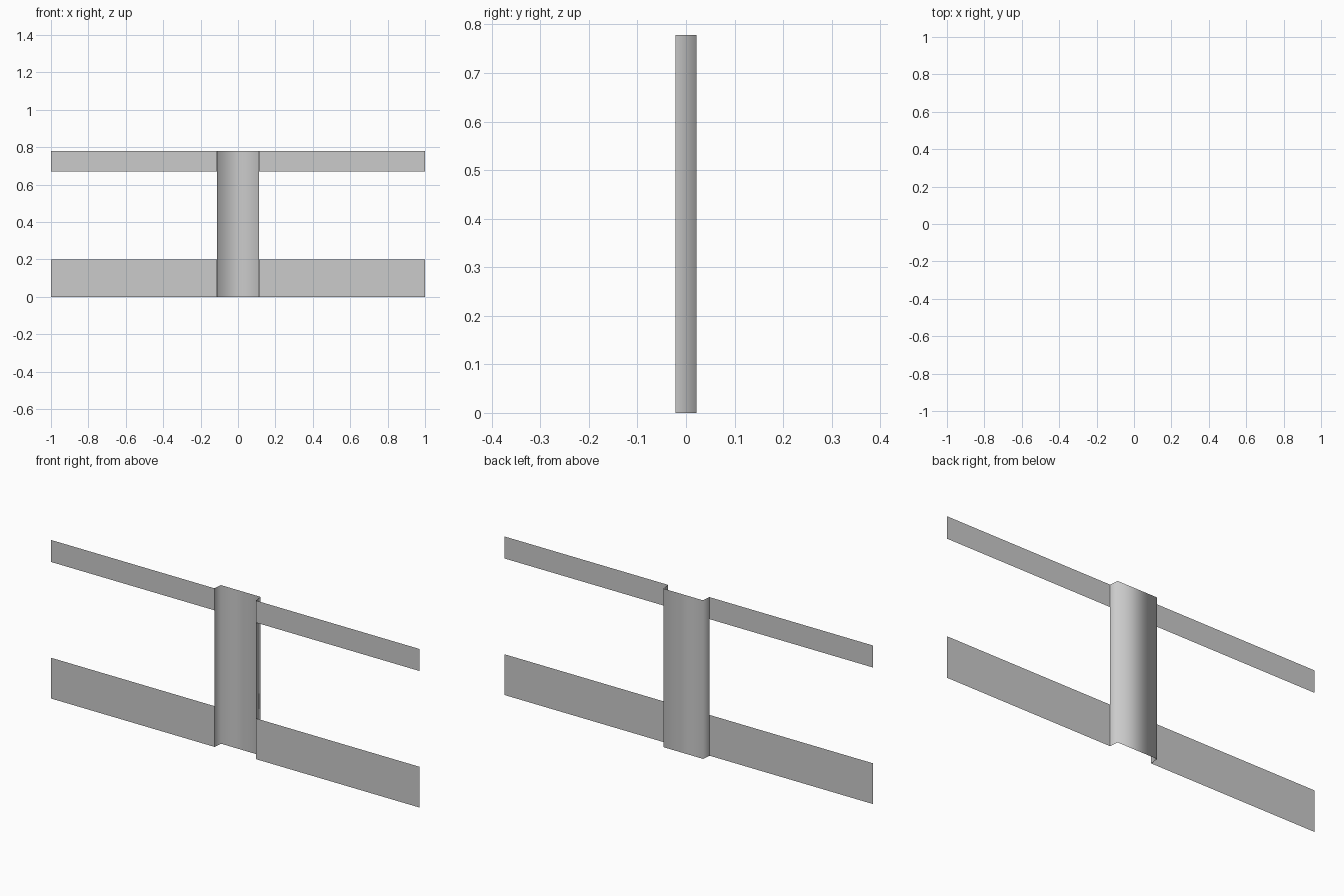
import bpy

if "Cube" in bpy.data.objects:
    bpy.data.objects.remove(bpy.data.objects["Cube"])

HEIGHT = 0.778
DEPTH = 0.022      # half depth of the channel
OUTER = 0.112      # half width at the channel mouth
INNER = 0.108      # half width at the channel back


def sheet(name, path, z0, z1, smooth=False):
    """Raise a plan path into a thin upright sheet."""
    n = len(path)
    verts = [(x, y, z) for z in (z0, z1) for x, y in path]
    faces = [(i, i + 1, n + i + 1, n + i) for i in range(n - 1)]
    mesh = bpy.data.meshes.new(name)
    mesh.from_pydata(verts, [], faces)
    for face in mesh.polygons:
        face.use_smooth = smooth
    obj = bpy.data.objects.new(name, mesh)
    bpy.context.collection.objects.link(obj)
    return obj


# Central post: open-fronted channel with softly shaded corners
sheet("channel_post",
      [(-OUTER, -DEPTH), (-INNER, DEPTH), (INNER, DEPTH), (OUTER, -DEPTH)],
      0, HEIGHT, smooth=True)

# Flat rails on both sides, flush with the front of the post
for side, start, end in (("left", -1, -OUTER), ("right", OUTER, 1)):
    for level, z0, z1 in (("lower", 0, 0.2), ("upper", 0.67, HEIGHT)):
        sheet(f"{side}_{level}_rail", [(start, -DEPTH), (end, -DEPTH)], z0, z1)
